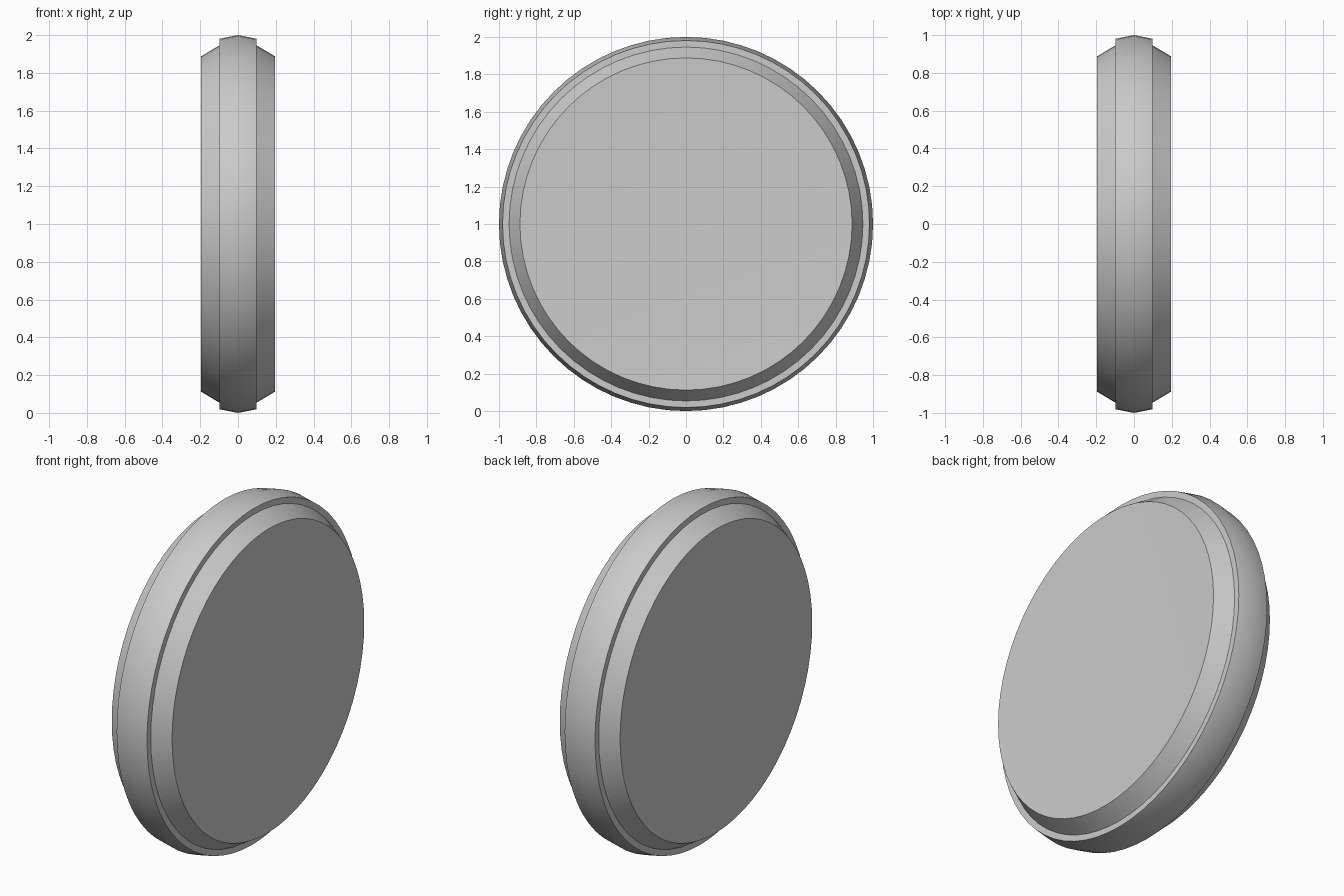
import bpy, bmesh, math

if "Cube" in bpy.data.objects:
    bpy.data.objects.remove(bpy.data.objects["Cube"])

SEGMENTS = 64
DISH = 0.035   # how far the middle of each side sinks in

# Half profile as (x, radius): side edge, bevel, step, raised crowned band
half = [(0.195, 0.888), (0.098, 0.946), (0.098, 0.981)]
profile = ([(-x, r) for x, r in half] + [(0.0, 1.0)]
           + [(x, r) for x, r in reversed(half)])

# Disc revolved around the x axis, standing on the ground
bm = bmesh.new()
rings = []
for x, r in profile:
    ring = []
    for i in range(SEGMENTS):
        a = 2 * math.pi * i / SEGMENTS
        ring.append(bm.verts.new((x, r * math.cos(a), 1 + r * math.sin(a))))
    rings.append(ring)

for a, b in zip(rings, rings[1:]):
    for i in range(SEGMENTS):
        j = (i + 1) % SEGMENTS
        bm.faces.new((a[i], a[j], b[j], b[i]))

# Slightly dished sides, fanned to a sunken centre
for ring, side in ((rings[0], -1), (rings[-1], 1)):
    centre = bm.verts.new((side * (0.195 - DISH), 0, 1))
    for i in range(SEGMENTS):
        bm.faces.new((centre, ring[i], ring[(i + 1) % SEGMENTS]))
bmesh.ops.recalc_face_normals(bm, faces=bm.faces)

mesh = bpy.data.meshes.new("wheel_disc")
bm.to_mesh(mesh)
bm.free()
wheel = bpy.data.objects.new("wheel_disc", mesh)
bpy.context.collection.objects.link(wheel)

# Smooth round surfaces, sharp profile edges
bpy.context.view_layer.objects.active = wheel
wheel.select_set(True)
bpy.ops.object.shade_smooth_by_angle(angle=math.radians(30))
